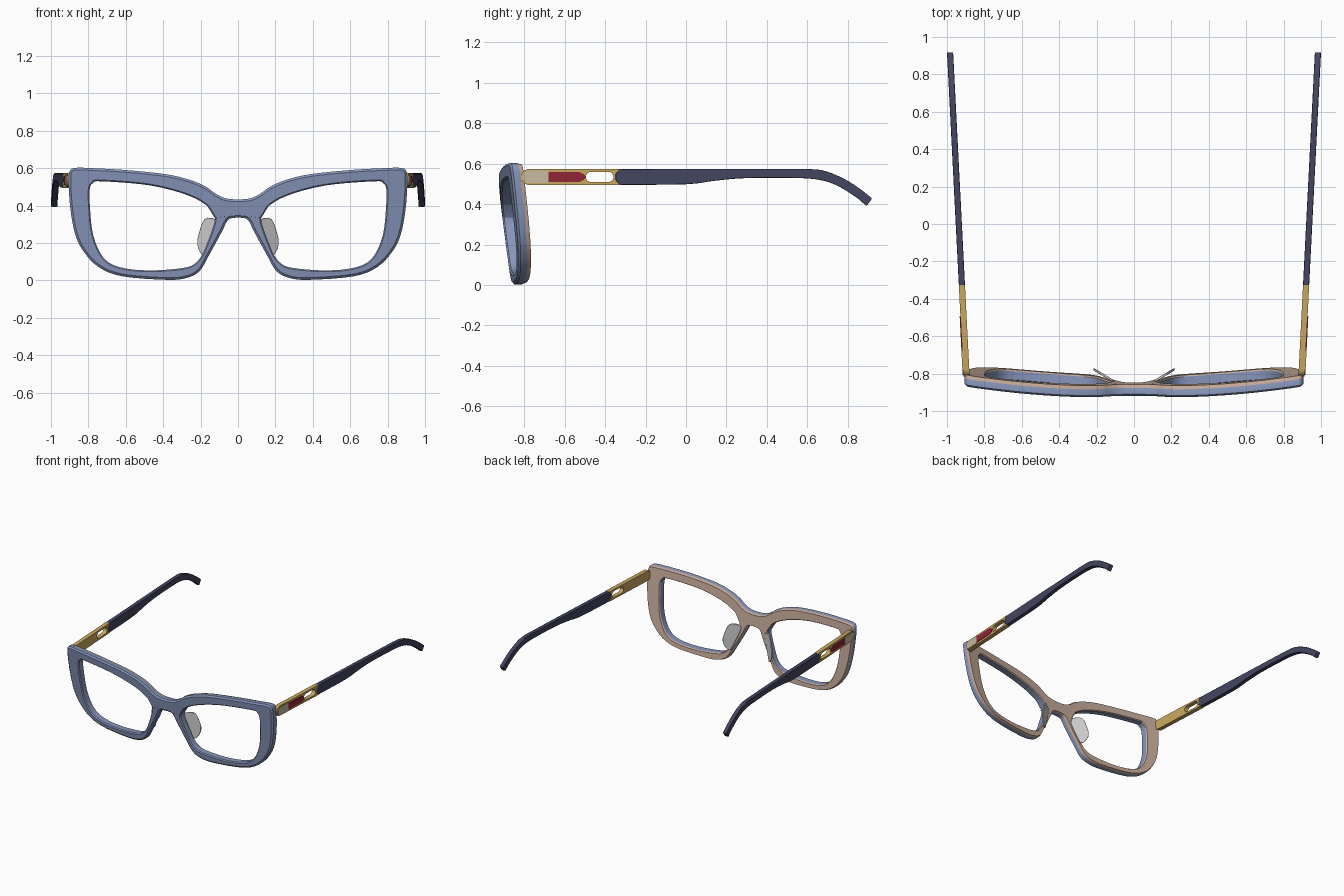
import bpy, bmesh, math
from mathutils import Vector

if "Cube" in bpy.data.objects:
    bpy.data.objects.remove(bpy.data.objects["Cube"])


def material(name, r, g, b):
    lin = [((c / 255 + 0.055) / 1.055) ** 2.4 for c in (r, g, b)]
    m = bpy.data.materials.new(name)
    m.diffuse_color = (*lin, 1)
    m.use_nodes = True
    m.node_tree.nodes["Principled BSDF"].inputs["Base Color"].default_value = m.diffuse_color
    return m


BLUE = material("slate blue", 135, 150, 187)
TAN = material("rosy tan", 197, 170, 154)
GOLD = material("gold", 201, 168, 96)
NAVY = material("dark navy", 67, 69, 96)
RED = material("deep red", 146, 36, 55)
PANEL = material("pale beige", 200, 186, 160)
CLEAR = material("pale grey", 208, 208, 208)


def spline(pts, before, after, steps=4):
    """Catmull-Rom curve through pts, with phantom end points."""
    p = [Vector(q) for q in [before, *pts, after]]
    out = []
    for i in range(1, len(p) - 2):
        a, b, c, d = p[i - 1:i + 3]
        for k in range(steps):
            t = k / steps
            out.append(0.5 * (2 * b + (c - a) * t + (2 * a - 5 * b + 4 * c - d) * t * t
                              + (3 * b - a - 3 * c + d) * t ** 3))
    return out + [p[-2]]


def finish(name, bm, mats, bevel=0.0, angle=35):
    """Make the right-hand part smooth and mirror it to the left."""
    bmesh.ops.recalc_face_normals(bm, faces=bm.faces[:])
    me = bpy.data.meshes.new(name)
    bm.to_mesh(me)
    bm.free()
    for m in mats:
        me.materials.append(m)
    ob = bpy.data.objects.new(name, me)
    bpy.context.collection.objects.link(ob)
    bpy.ops.object.select_all(action='DESELECT')
    ob.select_set(True)
    bpy.context.view_layer.objects.active = ob
    bpy.ops.object.shade_smooth_by_angle(angle=math.radians(angle))
    if bevel:
        b = ob.modifiers.new("Bevel", 'BEVEL')
        b.width, b.segments, b.limit_method = bevel, 2, 'ANGLE'
        b.angle_limit = math.radians(40)
        b.harden_normals = True
    mi = ob.modifiers.new("Mirror", 'MIRROR')
    mi.merge_threshold = 0.0005
    return ob


def prism(name, loops, place, mat, bevel=0.0):
    """Solid from 2D loops (outline, then holes); place(u, v, w) gives 3D."""
    bm = bmesh.new()
    rings = [[[bm.verts.new(place(u, v, w)) for u, v in lp] for w in (0, 1)] for lp in loops]
    for lo, hi in rings:
        n = len(lo)
        for i in range(n):
            j = (i + 1) % n
            bm.faces.new((lo[i], lo[j], hi[j], hi[i]))
    for w in (0, 1):
        if len(loops) == 1:
            bm.faces.new(rings[0][w])
        else:
            edges = [bm.edges.get((r[w][i - 1], r[w][i])) for r in rings for i in range(len(r[w]))]
            bmesh.ops.triangle_fill(bm, edges=edges, use_beauty=True)
    return finish(name, bm, [mat], bevel)


def arc(cu, cv, r, a0, a1, n=8):
    return [(cu + r * math.cos(math.radians(a0 + (a1 - a0) * i / n)),
             cv + r * math.sin(math.radians(a0 + (a1 - a0) * i / n))) for i in range(n + 1)]


# ---- front frame: outline and lens hole of the right half, as (x, z)
outer_pts = [(0, .433), (.07, .44), (.126, .468), (.17, .5), (.25, .535), (.38, .567), (.6, .59),
             (.78, .6), (.865, .602), (.898, .588), (.906, .53), (.896, .38), (.87, .245),
             (.826, .155), (.746, .072), (.62, .022), (.38, .003), (.275, .013), (.205, .05),
             (.152, .14), (.088, .257), (.056, .32), (.03, .333), (0, .335)]
hole_pts = [(.735, .53), (.775, .52), (.793, .49), (.792, .4), (.775, .245), (.72, .122),
            (.63, .07), (.47, .053), (.285, .068), (.225, .095), (.19, .14), (.165, .2),
            (.14, .265), (.124, .33), (.15, .385), (.26, .452), (.47, .508)]
outer = spline(outer_pts, (-.07, .44), (-.03, .333))
hole_curve = spline(hole_pts + hole_pts[:1], hole_pts[-1], hole_pts[1])
centre = Vector((.45, .33))


def hit(direction):
    """Point where a ray from the lens centre meets the hole edge."""
    for p, q in zip(hole_curve, hole_curve[1:]):
        e = q - p
        den = direction.cross(e)
        if abs(den) < 1e-12:
            continue
        t, s = (p - centre).cross(e) / den, (p - centre).cross(direction) / den
        if t > 0 and -1e-6 <= s <= 1 + 1e-6:
            return centre + direction * t


hole = [hit((p - centre).normalized()) for p in outer]


def offset(loop, dist, closed):
    """Move a clockwise loop outward by dist."""
    n, res = len(loop), []
    for i in range(n):
        t = (loop[(i + 1) % n] - loop[i - 1]).normalized()
        nor = Vector((-t.y, t.x))
        if not closed and i in (0, n - 1):
            nor = Vector((0, 1 if i == 0 else -1))
        res.append(loop[i] + nor * dist)
    return res


def on_face(p, d):
    """Wrap and tilt of the front; d is the depth behind the front face."""
    return (p.x, -.94 + .07 * (p.x / .9) ** 2 + .12 * (.6 - p.y) + d, p.y)


section = [(hole, 0, .008), (hole, .007, 0), (outer, -.012, 0), (outer, 0, .01), (outer, 0, .043),
           (outer, -.007, .062), (hole, .006, .062), (hole, 0, .054)]
bm = bmesh.new()
rings = [[bm.verts.new(on_face(p, d)) for p in offset(lp, o, lp is hole)] for lp, o, d in section]
n = len(outer)
for k in range(len(rings)):
    a, b = rings[k], rings[(k + 1) % len(rings)]
    for i in range(n):
        if i == n - 1 and k in (2, 3, 4):      # open at the mirror plane
            continue
        j = (i + 1) % n
        f = bm.faces.new((a[i], a[j], b[j], b[i]))
        f.material_index = 1 if k in (4, 5, 6) else 0
finish("front_frame", bm, [BLUE, TAN], angle=32)


# ---- temples: side profiles as (y, z), splayed slightly outward
def temple_x(y):
    return .912 + .0509 * (y + .81)


def bar(y, z, w):
    return (temple_x(y) - .033 * (1 - w), y, z)


def plate(y, z, w):
    return (temple_x(y) - .002 + .006 * w, y, z)


zc = .534
# gold hinge section with its slot
gold_outline = arc(-.777, zc, .039, 90, 270, 12) + [(-.325, .495), (-.348, .518), (-.348, .55), (-.325, .573)]
slot = arc(-.47, zc, .025, 90, 270) + arc(-.383, zc, .025, -90, 90)
prism("temple_hinge", [gold_outline, slot], bar, GOLD)
# coloured plates on the outer face
prism("pale_plate", [arc(-.777, zc, .031, 90, 270) + [(-.68, zc - .031), (-.68, zc + .031)]], plate, PANEL)
prism("red_plate", [[(-.68, .51), (-.525, .51), (-.505, .52), (-.494, zc), (-.505, .548),
                     (-.525, .558), (-.68, .558)]], plate, RED)
# dark arm with curved tip
top = spline([(-.325, .573), (.1, .574), (.5, .574), (.61, .573), (.69, .563), (.785, .523),
              (.86, .475), (.92, .428)], (-.6, .573), (.98, .38))
low = spline([(.892, .39), (.835, .438), (.735, .497), (.637, .523), (.51, .529), (.29, .528),
              (.14, .515), (0, .498), (-.325, .495)], (.95, .34), (-.6, .495))
prism("temple_arm", [top + low + [Vector((-.348, .518)), Vector((-.348, .55))]], bar, NAVY, bevel=.005)

# ---- nose pads: thin angled leaves behind the bridge, as (x, z)
pad = spline([(.115, .325), (.165, .335), (.19, .31), (.205, .265), (.217, .22), (.214, .175),
              (.195, .14), (.172, .122), (.155, .16), (.125, .235), (.105, .29), (.115, .325)],
             (.105, .29), (.165, .335), 2)[:-1]
prism("nose_pad", [pad], lambda x, z, w: (x, -.853 + (x - .1) * .6 + .014 * w, z), CLEAR, bevel=.004)
